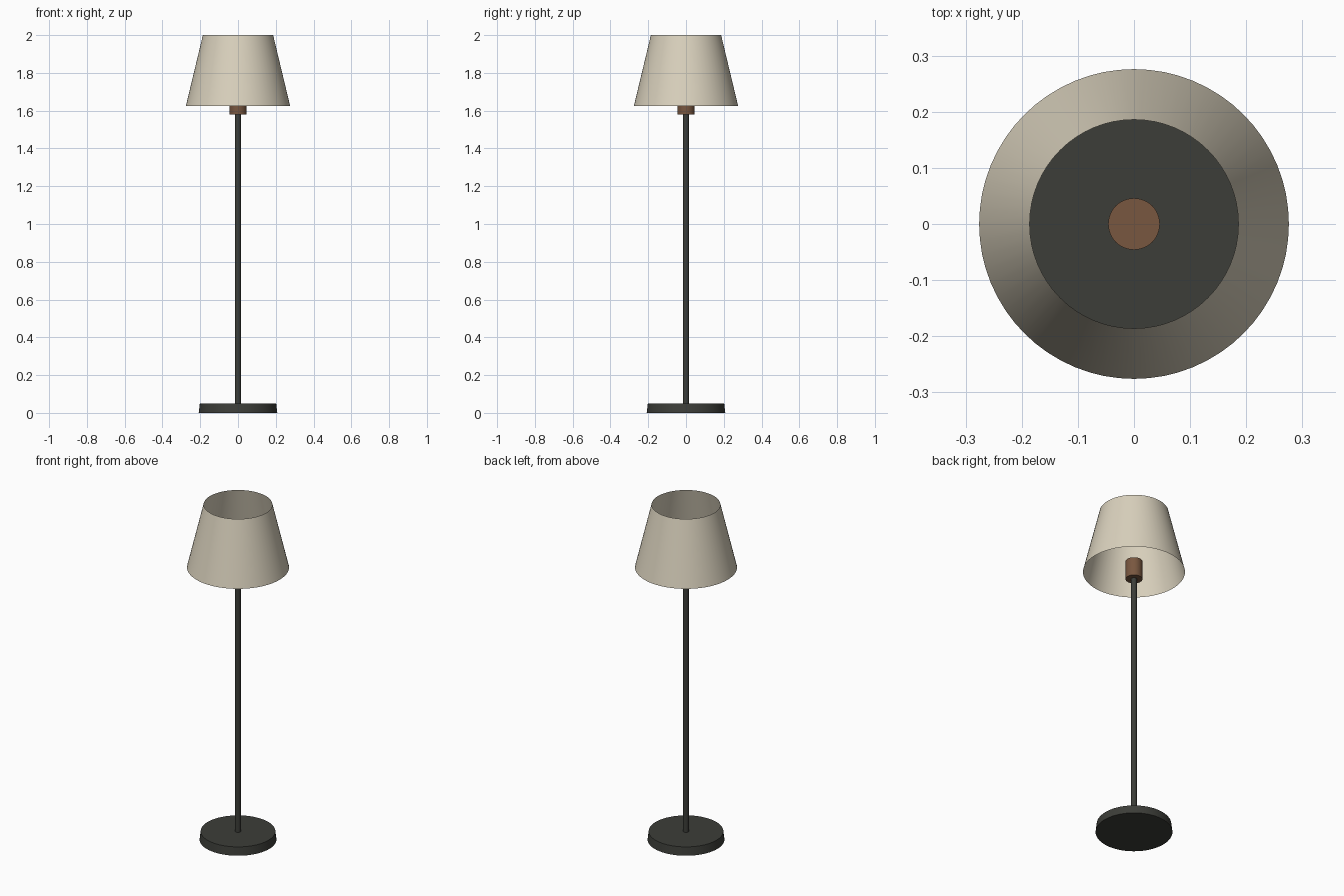
import bpy, math

if "Cube" in bpy.data.objects:
    bpy.data.objects.remove(bpy.data.objects["Cube"])

def material(name, rgb):
    m = bpy.data.materials.new(name)
    m.diffuse_color = (*rgb, 1.0)
    m.use_nodes = True
    m.node_tree.nodes["Principled BSDF"].inputs["Base Color"].default_value = m.diffuse_color
    return m

dark = material("dark_metal", (0.045, 0.047, 0.04))
brass = material("socket_brown", (0.19, 0.095, 0.05))
fabric = material("shade_fabric", (0.70, 0.64, 0.51))

def round_part(name, r_bottom, r_top, z0, z1, mat, sides=64, caps='NGON'):
    bpy.ops.mesh.primitive_cone_add(vertices=sides, radius1=r_bottom, radius2=r_top,
                                    depth=z1 - z0, end_fill_type=caps,
                                    location=(0, 0, (z0 + z1) / 2))
    ob = bpy.context.object
    ob.name = name
    ob.data.materials.append(mat)
    bpy.ops.object.shade_smooth_by_angle(angle=math.radians(35))
    return ob

# weighted foot, slightly tapered
round_part("base", 0.208, 0.202, 0.0, 0.05, dark)
# slim upright
round_part("pole", 0.016, 0.016, 0.05, 1.58, dark, sides=32)
# bulb socket
round_part("socket", 0.046, 0.046, 1.58, 1.69, brass, sides=48)
# open-ended thin shade
round_part("shade", 0.276, 0.186, 1.625, 2.0, fabric, caps='NOTHING')
